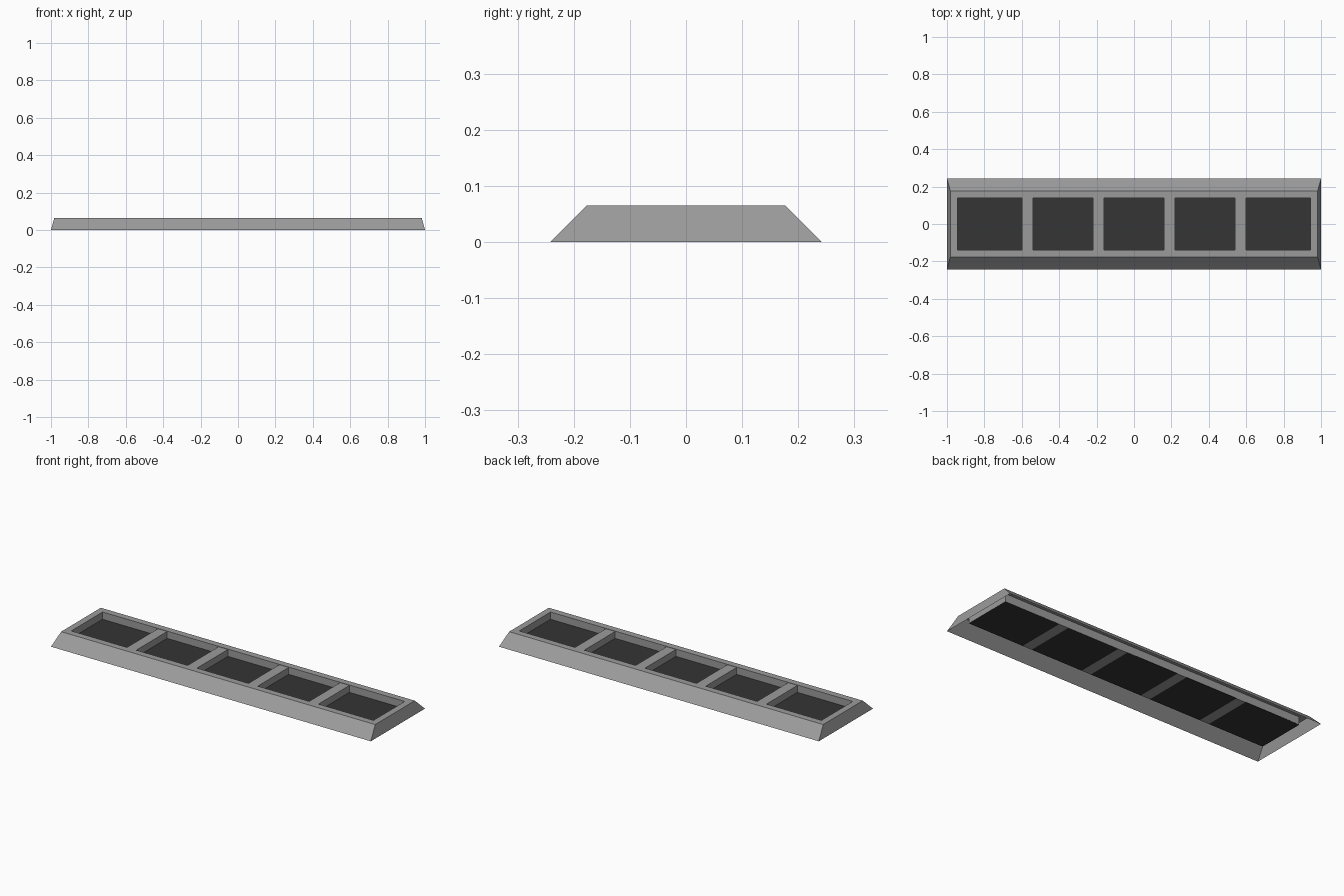
import bpy, bmesh

if "Cube" in bpy.data.objects:
    bpy.data.objects.remove(bpy.data.objects["Cube"])

H = 0.065                       # overall height
OPEN_X, OPEN_Y = 0.945, 0.14    # opening in the rim
FLOOR = 0.02                    # height of the dark panels


def material(name, v):
    m = bpy.data.materials.new(name)
    m.diffuse_color = (v, v, v, 1)
    m.use_nodes = True
    m.node_tree.nodes["Principled BSDF"].inputs["Base Color"].default_value = m.diffuse_color
    return m


grey = material("frame grey", 0.33)
dark = material("panel dark grey", 0.035)


def make_object(name, bm, mat):
    me = bpy.data.meshes.new(name)
    bm.to_mesh(me)
    bm.free()
    me.materials.append(mat)
    ob = bpy.data.objects.new(name, me)
    bpy.context.collection.objects.link(ob)
    return ob


def box(name, x0, x1, y0, y1, z0, z1, mat):
    bm = bmesh.new()
    bmesh.ops.create_cube(bm, size=1)
    for v in bm.verts:
        v.co = (x1 if v.co.x > 0 else x0,
                y1 if v.co.y > 0 else y0,
                z1 if v.co.z > 0 else z0)
    return make_object(name, bm, mat)


# Frame: open-bottomed shell of sloped skirt, flat rim and inner lip
bm = bmesh.new()
loops = []
for x, y, z in ((1, 0.242, 0), (0.982, 0.177, H), (OPEN_X, OPEN_Y, H), (OPEN_X, OPEN_Y, FLOOR)):
    loops.append([bm.verts.new((sx * x, sy * y, z))
                  for sx, sy in ((-1, -1), (1, -1), (1, 1), (-1, 1))])
for a, b in zip(loops, loops[1:]):
    for i in range(4):
        j = (i + 1) % 4
        bm.faces.new((a[i], a[j], b[j], b[i]))
make_object("frame", bm, grey)

# Dividers between the pockets
centres = (-0.57, -0.19, 0.19, 0.57)
for i, c in enumerate(centres):
    box(f"divider_{i + 1}", c - 0.029, c + 0.029, -OPEN_Y, OPEN_Y, FLOOR, H - 0.002, grey)

# Dark panels at the bottom of the pockets
edges = [-OPEN_X] + [c + s for c in centres for s in (-0.029, 0.029)] + [OPEN_X]
for i in range(5):
    box(f"panel_{i + 1}", edges[2 * i], edges[2 * i + 1], -OPEN_Y, OPEN_Y,
        FLOOR, FLOOR + 0.004, dark)
